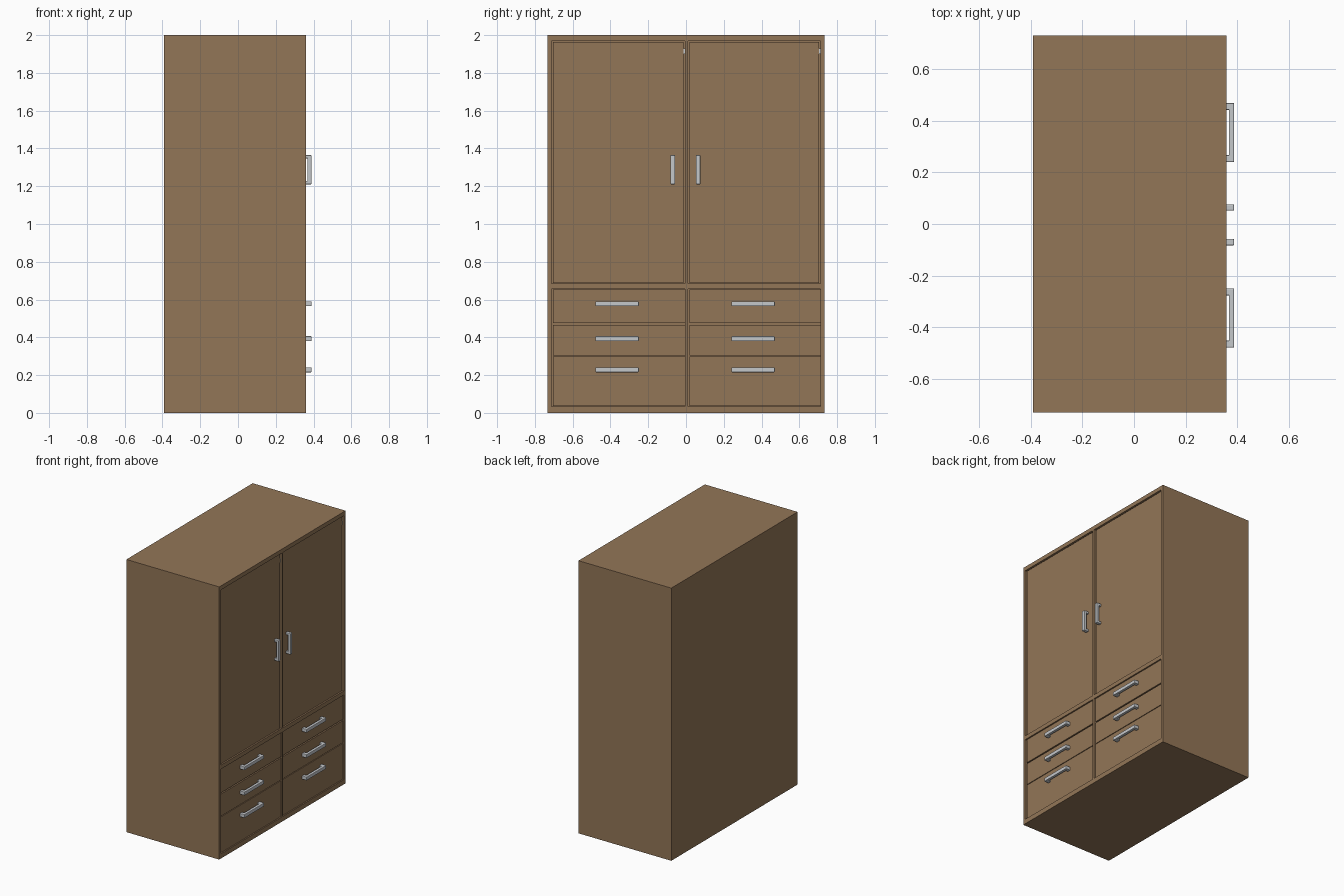
import bpy, bmesh
from mathutils import Vector

if "Cube" in bpy.data.objects:
    bpy.data.objects.remove(bpy.data.objects["Cube"])


def material(name, rgb):
    m = bpy.data.materials.new(name)
    m.diffuse_color = (*rgb, 1)
    m.use_nodes = True
    m.node_tree.nodes["Principled BSDF"].inputs["Base Color"].default_value = m.diffuse_color
    return m


WOOD = material("brown wood", (0.29, 0.18, 0.095))
METAL = material("brushed metal", (0.56, 0.58, 0.60))


def boxes(name, parts, mat, bevel=0.0):
    """One object from boxes given as ((x0, x1), (y0, y1), (z0, z1))."""
    bm = bmesh.new()
    for part in parts:
        lo, hi = Vector([p[0] for p in part]), Vector([p[1] for p in part])
        verts = bmesh.ops.create_cube(bm, size=1)["verts"]
        for v in verts:
            v.co = (lo + hi) / 2 + v.co * (hi - lo)
    me = bpy.data.meshes.new(name)
    bm.to_mesh(me)
    bm.free()
    me.materials.append(mat)
    ob = bpy.data.objects.new(name, me)
    bpy.context.collection.objects.link(ob)
    if bevel:
        mod = ob.modifiers.new("rounded_edges", "BEVEL")
        mod.width, mod.segments = bevel, 2
    return ob


BACK, FRONT, HALF, TOP = -0.393, 0.36, 0.732, 2.0
FACE = FRONT - 0.008                       # doors and drawers sit slightly back
DEPTH = (BACK, FRONT)
INNER = (BACK + 0.015, FRONT)
LEFT, RIGHT = (-0.713, -0.005), (0.010, 0.713)   # the two bays between the boards

# Carcass boards
boxes("side_panel_left", [(DEPTH, (-HALF, LEFT[0]), (0, TOP))], WOOD)
boxes("side_panel_right", [(DEPTH, (RIGHT[1], HALF), (0, TOP))], WOOD)
boxes("top_panel", [(DEPTH, (LEFT[0], RIGHT[1]), (1.97, TOP))], WOOD)
boxes("bottom_panel", [(DEPTH, (LEFT[0], RIGHT[1]), (0, 0.035))], WOOD)
boxes("middle_shelf", [(INNER, (LEFT[0], RIGHT[1]), (0.655, 0.685))], WOOD)
boxes("back_panel", [((BACK, INNER[0]), (LEFT[0], RIGHT[1]), (0.035, 1.97))], WOOD)
for label, z in (("upper", (0.685, 1.97)), ("lower", (0.035, 0.655))):
    boxes(label + "_divider", [(INNER, (LEFT[1], RIGHT[0]), z)], WOOD)


def handle(name, y, z):
    """Bar with two posts, running along the longer of y and z."""
    post, grip = (FACE - 0.002, 0.375), (0.368, 0.389)
    parts = [(grip, y, z)]
    if y[1] - y[0] > z[1] - z[0]:
        parts += [(post, e, z) for e in ((y[0], y[0] + 0.027), (y[1] - 0.027, y[1]))]
    else:
        parts += [(post, y, e) for e in ((z[0], z[0] + 0.018), (z[1] - 0.018, z[1]))]
    boxes(name, parts, METAL, 0.004)


def drawer(name, y, z):
    """Front board with an open tray behind it."""
    a, b = y[0] + 0.012, y[1] - 0.012
    rear, inside, top = -0.34, FACE - 0.02, z[1] - 0.03
    run, base = (rear, inside), z[0] + 0.01
    boxes(name, [
        ((inside, FACE), y, z),
        (run, (a, a + 0.012), (base, top)),
        (run, (b - 0.012, b), (base, top)),
        ((rear, rear + 0.012), (a + 0.012, b - 0.012), (base, top)),
        ((rear + 0.012, inside), (a + 0.012, b - 0.012), (base, base + 0.012)),
    ], WOOD)


# Doors, drawers, handles and hinges for each bay
for side, bay, door_y, bar_y in (
        ("left", LEFT, (-0.083, -0.058), (-0.48, -0.25)),
        ("right", RIGHT, (0.052, 0.076), (0.24, 0.47))):
    boxes("door_" + side, [((FACE - 0.025, FACE), (bay[0] + 0.009, bay[1] - 0.009),
                            (0.688, 1.964))], WOOD)
    handle("door_handle_" + side, door_y, (1.21, 1.365))
    boxes("hinge_" + side, [((FACE - 0.02, FACE - 0.003), (bay[1] - 0.009, bay[1]),
                             (1.90, 1.93))], METAL)
    for row, z, bar_z in (("top", (0.475, 0.653), (0.565, 0.591)),
                          ("middle", (0.304, 0.466), (0.380, 0.406)),
                          ("bottom", (0.036, 0.299), (0.215, 0.241))):
        drawer(f"drawer_{row}_{side}", (bay[0] + 0.008, bay[1] - 0.001), z)
        handle(f"drawer_handle_{row}_{side}", bar_y, bar_z)
